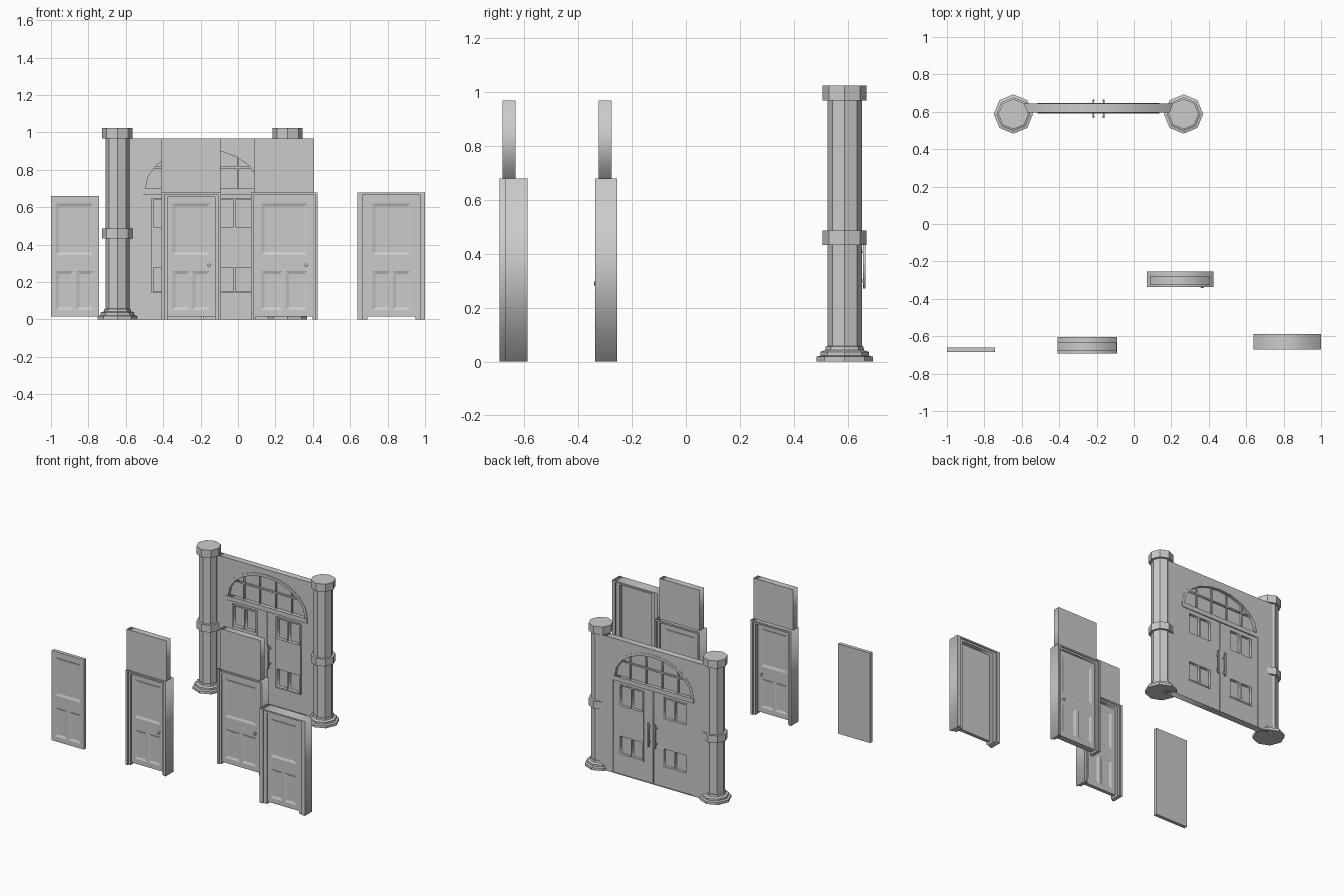
import bpy, bmesh, math

if "Cube" in bpy.data.objects:
    bpy.data.objects.remove(bpy.data.objects["Cube"])


def rect(x0, x1, z0, z1):
    return [(x0, z0), (x1, z0), (x1, z1), (x0, z1)]


def finish(name, bm):
    bmesh.ops.recalc_face_normals(bm, faces=bm.faces[:])
    me = bpy.data.meshes.new(name)
    bm.to_mesh(me)
    bm.free()
    ob = bpy.data.objects.new(name, me)
    bpy.context.collection.objects.link(ob)
    return ob


def plate(name, outlines, y0, y1):
    """Flat x-z outline(s), inner ones become holes, extruded from y0 to y1."""
    cu = bpy.data.curves.new(name, 'CURVE')
    cu.dimensions, cu.fill_mode, cu.extrude = '2D', 'BOTH', (y1 - y0) / 2
    for pts in outlines:
        s = cu.splines.new('POLY')
        s.points.add(len(pts) - 1)
        for p, (x, z) in zip(s.points, pts):
            p.co = (x, z, 0, 1)
        s.use_cyclic_u = True
    tmp = bpy.data.objects.new(name + "_curve", cu)
    bpy.context.collection.objects.link(tmp)
    dg = bpy.context.evaluated_depsgraph_get()
    me = bpy.data.meshes.new_from_object(tmp.evaluated_get(dg))
    bpy.data.objects.remove(tmp)
    ob = bpy.data.objects.new(name, me)
    bpy.context.collection.objects.link(ob)
    ob.rotation_euler = (math.pi / 2, 0, 0)
    ob.location.y = (y0 + y1) / 2
    return ob


def box(name, x0, x1, y0, y1, z0, z1):
    return plate(name, [rect(x0, x1, z0, z1)], y0, y1)


def lathe(name, x, y, profile, sides=8):
    bm = bmesh.new()
    rings = [[bm.verts.new((x + r * math.cos(i * math.tau / sides),
                            y + r * math.sin(i * math.tau / sides), z))
              for i in range(sides)] for r, z in profile]
    for a, b in zip(rings, rings[1:]):
        for i in range(sides):
            j = (i + 1) % sides
            bm.faces.new((a[i], a[j], b[j], b[i]))
    bm.faces.new(rings[0])
    bm.faces.new(rings[-1])
    return finish(name, bm)


def panel_leaf(name, cx, w, y0, y1, both):
    """Door leaf with one tall panel over two small ones."""
    k = w / 2
    xs = [cx + v for v in (-k, -k + .027, -.008, .008, k - .027, k)]
    zs = [.015, .05, .26, .345, .62, .66]
    bm = bmesh.new()
    grids, panels = [], []
    for y in (y0, y1):
        g = [[bm.verts.new((x, y, z)) for z in zs] for x in xs]
        grids.append(g)
        for i in range(5):
            for j in range(5):
                q = [g[i][j], g[i + 1][j], g[i + 1][j + 1], g[i][j + 1]]
                f = bm.faces.new(q if y == y0 else q[::-1])
                hit = (j == 3 and 0 < i < 4) or (j == 1 and i in (1, 3))
                if hit and (y == y0 or both):
                    panels.append(f)
    a, b = grids
    for i in range(5):
        for j in (0, 5):
            bm.faces.new((a[i][j], a[i + 1][j], b[i + 1][j], b[i][j]))
            bm.faces.new((a[j][i], a[j][i + 1], b[j][i + 1], b[j][i]))
    bmesh.ops.recalc_face_normals(bm, faces=bm.faces[:])
    bmesh.ops.inset_region(bm, faces=panels, thickness=.016, depth=-.006,
                           use_even_offset=True)
    return finish(name, bm)


def casing(name, cx, half, inner, top, inner_top, y0, y1):
    pts = [(-half, 0), (-half, top), (half, top), (half, 0),
           (inner, 0), (inner, inner_top), (-inner, inner_top), (-inner, 0)]
    return plate(name, [[(cx + x, z) for x, z in pts]], y0, y1)


def framed_door(name, cx, half, y0, y1, leaf_w, ly0, ly1, both, knob):
    k = leaf_w / 2
    mid = (half + k) / 2
    casing(name + "_casing", cx, half, mid, .678, .668, y0, y1)
    casing(name + "_jamb", cx, mid, k, .668, .655, y0 + .01, y1 - .01)
    panel_leaf(name + "_leaf", cx, leaf_w, ly0, ly1, both)
    if knob:
        for s, y in ((-1, ly0), (1, ly1)):
            o = lathe(name + "_knob", 0, 0, [(.009, 0), (.009, .003), (.004, .004),
                                             (.004, .009), (.009, .012), (.009, .017), (.004, .02)])
            o.rotation_euler.x = -s * math.pi / 2
            o.location = (cx + k - .033, y, .29)


# Loose door leaf, three framed doors and the wall slabs above two of them
panel_leaf("loose_leaf", -.872, .256, -.685, -.66, False)
framed_door("door_a", -.25, .16, -.692, -.605, .256, -.668, -.643, True, True)
box("door_a_wall", -.408, -.093, -.68, -.633, .67, .968)
framed_door("door_b", .2475, .1775, -.337, -.255, .30, -.322, -.28, True, True)
box("door_b_wall", .085, .406, -.325, -.277, .67, .968)
framed_door("door_c", .82, .18, -.67, -.588, .256, -.655, -.63, False, False)

# Octagonal columns
CX, CY = -.19, .588
for side in (-1, 1):
    lathe("column", CX + side * .455, CY,
          [(.105, 0), (.105, .018), (.09, .022), (.09, .036), (.072, .042), (.07, .056),
           (.064, .057), (.064, .433), (.081, .433), (.081, .485), (.064, .485),
           (.064, .968), (.081, .968), (.081, 1.023)])

# Gate wall with arched opening
W0, W1 = .597, .645


def arch(a, b, n=10):
    return [(CX + a * math.cos(math.pi * i / n), .70 + b * math.sin(math.pi * i / n))
            for i in range(n + 1)]


A, B = .317, .222
plate("gate_wall", [rect(CX - .45, CX + .45, 0, .966),
                    [(CX - A, .004), (CX + A, .004)] + arch(A, B)], W0, W1)
plate("arch_trim", [arch(A + .008, B + .008) + arch(A - .012, B - .012)[::-1]],
      W0 - .004, W1 + .002)

# Fanlight glass, bars and ledge
plate("fanlight_glass", [arch(A, B)], .618, .624)
for x in (-.19, -.0633, .0633, .19):
    h = .70 + B * math.sqrt(1 - (x / A) ** 2)
    box("fanlight_bar", CX + x - .005, CX + x + .005, .606, .636, .70, h)
box("fanlight_crossbar", CX - .27, CX + .27, .606, .636, .807, .817)
box("gate_ledge", CX - .325, CX + .325, .59, .648, .668, .70)

# Double gate leaves with panes and handles
for s in (-1, 1):
    def span(a, b, z0, z1):
        x = sorted((CX + s * a, CX + s * b))
        return rect(x[0], x[1], z0, z1)
    panes = [span(a, b, z0, z1) for a, b in ((.085, .167), (.177, .262))
             for z0, z1 in ((.15, .278), (.495, .638))]
    plate("gate_leaf", [span(.002, A, .004, .67)] + panes, .602, .64)
    plate("gate_leaf_frame", [span(.075, .272, .14, .648)] + panes, .592, .644)
    plate("gate_glass", [span(.08, .267, .145, .645)], .618, .624)
    hx = CX + s * .027
    for y0, y1, m0, m1 in ((.568, .577, .577, .602), (.657, .666, .64, .657)):
        box("handle_grip", hx - .006, hx + .006, y0, y1, .27, .44)
        for z in (.295, .405):
            box("handle_mount", hx - .004, hx + .004, m0, m1, z, z + .01)
